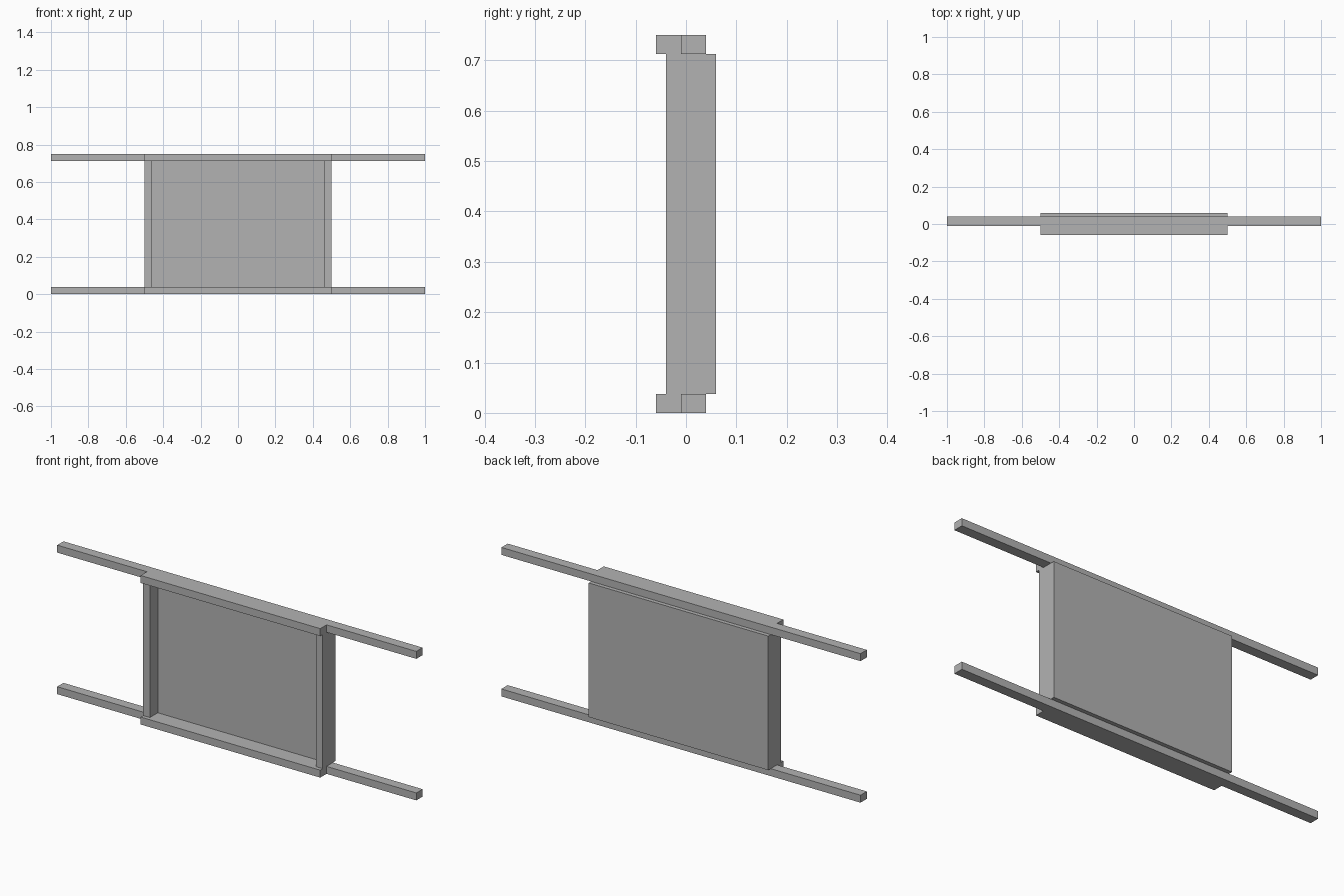
import bpy
import bmesh

if "Cube" in bpy.data.objects:
    bpy.data.objects.remove(bpy.data.objects["Cube"])

grey = bpy.data.materials.new("plain grey")
grey.diffuse_color = (0.45, 0.45, 0.45, 1)
grey.use_nodes = True
grey.node_tree.nodes["Principled BSDF"].inputs["Base Color"].default_value = grey.diffuse_color

T = 0.0375          # board thickness
H = 0.75            # overall height


def prism(name, outline, z0, z1):
    """Extrude a plan outline (counter-clockwise x, y points) from z0 to z1."""
    bm = bmesh.new()
    base = bm.faces.new([bm.verts.new((x, y, z0)) for x, y in outline])
    ext = bmesh.ops.extrude_face_region(bm, geom=[base], use_keep_orig=True)
    for v in ext["geom"]:
        if isinstance(v, bmesh.types.BMVert):
            v.co.z = z1
    bmesh.ops.recalc_face_normals(bm, faces=bm.faces)
    mesh = bpy.data.meshes.new(name)
    bm.to_mesh(mesh)
    bm.free()
    mesh.materials.append(grey)
    obj = bpy.data.objects.new(name, mesh)
    bpy.context.collection.objects.link(obj)
    return obj


# long rails with a wider ledge in the middle
rail = [(-1, -0.01), (-0.5, -0.01), (-0.5, -0.06), (0.5, -0.06),
        (0.5, -0.01), (1, -0.01), (1, 0.04), (-1, 0.04)]
prism("bottom_rail", rail, 0, T)
prism("top_rail", rail, H - T, H)

# back panel with its two side walls, open at the front
inner = 0.5 - T
tray = [(-0.5, -0.04), (-inner, -0.04), (-inner, 0.06 - T), (inner, 0.06 - T),
        (inner, -0.04), (0.5, -0.04), (0.5, 0.06), (-0.5, 0.06)]
prism("panel_with_side_walls", tray, T, H - T)
